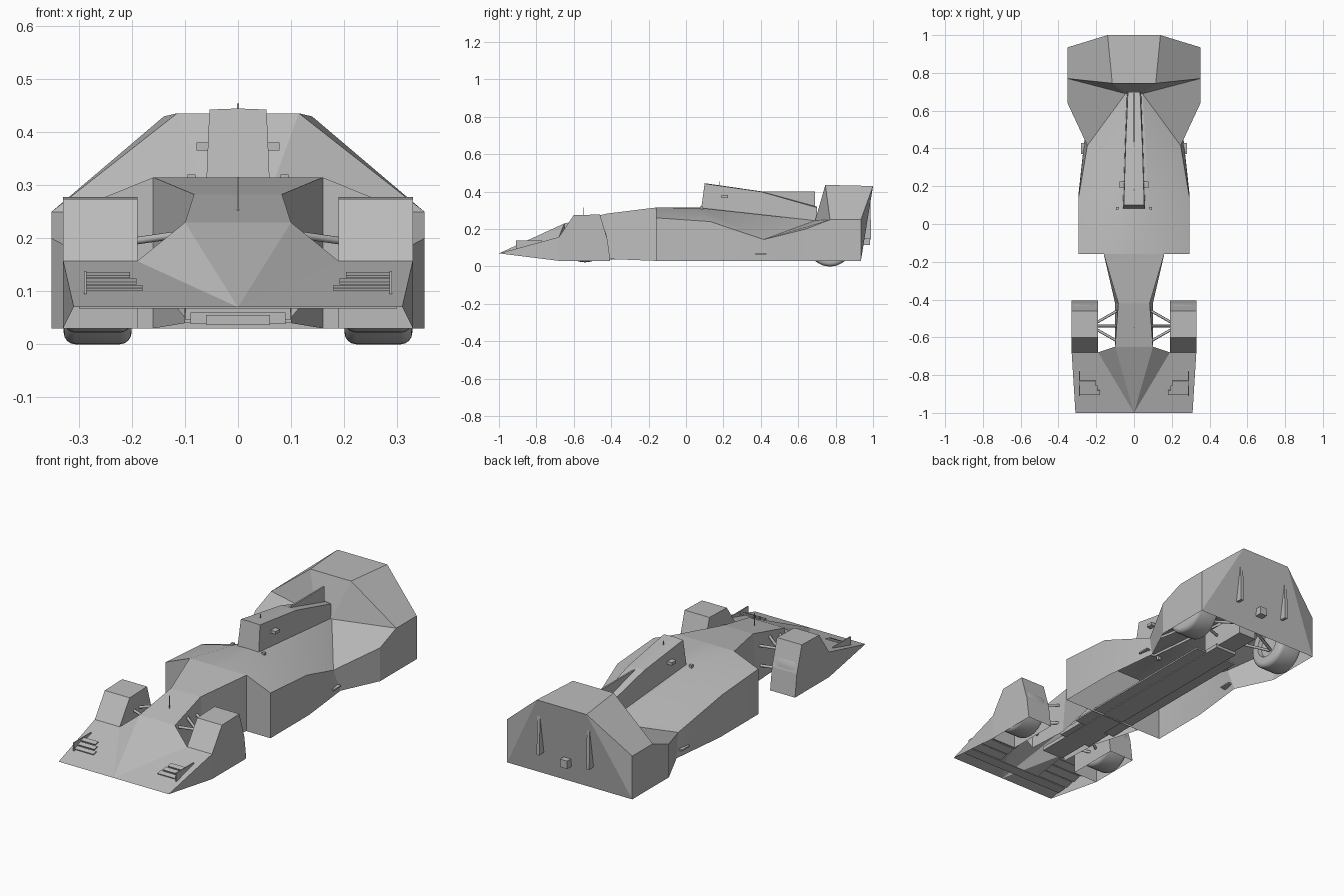
import bpy, bmesh, math
from mathutils import Vector, Matrix

if bpy.data.objects.get("Cube"):
    bpy.data.objects.remove(bpy.data.objects["Cube"])

grey = bpy.data.materials.new("plain grey")
grey.use_nodes = True
grey.diffuse_color = (0.5, 0.5, 0.5, 1)
grey.node_tree.nodes["Principled BSDF"].inputs["Base Color"].default_value = grey.diffuse_color


def finish(name, bm, mirror=True, smooth=None):
    """Turn a bmesh into an object, mirrored across the centre line."""
    mesh = bpy.data.meshes.new(name)
    bm.to_mesh(mesh)
    bm.free()
    mesh.materials.append(grey)
    obj = bpy.data.objects.new(name, mesh)
    bpy.context.collection.objects.link(obj)
    if mirror:
        obj.modifiers.new("mirror", "MIRROR").use_clip = True
    if smooth:
        bpy.ops.object.select_all(action="DESELECT")
        bpy.context.view_layer.objects.active = obj
        obj.select_set(True)
        bpy.ops.object.shade_smooth_by_angle(angle=math.radians(smooth))


def shell(name, points, faces, inside, smooth=None):
    """Open panel shell from named corner points, facing away from an inside point."""
    bm = bmesh.new()
    verts = {key: bm.verts.new(co) for key, co in points.items()}
    for text in faces:
        face = bm.faces.new([verts[key] for key in text.split()])
        face.normal_update()
        if face.normal.dot(face.calc_center_median() - Vector(inside)) < 0:
            face.normal_flip()
    finish(name, bm, True, smooth)


def box(name, low, high, mirror=True, pitch=0):
    low, high = Vector(low), Vector(high)
    bm = bmesh.new()
    bmesh.ops.create_cube(bm, size=1)
    bm.transform(Matrix.Translation((low + high) / 2) @ Matrix.Rotation(pitch, 4, "X")
                 @ Matrix.Diagonal((*(high - low), 1)))
    finish(name, bm, mirror)


def plate(outline, x_low, x_high):
    """Side profile (y, z) extruded across x."""
    bm = bmesh.new()
    face = bm.faces.new([bm.verts.new((x_low, y, z)) for y, z in outline])
    new = bmesh.ops.extrude_face_region(bm, geom=[face])["geom"]
    bmesh.ops.translate(bm, vec=(x_high - x_low, 0, 0),
                        verts=[v for v in new if isinstance(v, bmesh.types.BMVert)])
    bmesh.ops.recalc_face_normals(bm, faces=bm.faces)
    return bm


def rod(name, start, end, radius, mirror=True):
    start, end = Vector(start), Vector(end)
    axis = end - start
    bm = bmesh.new()
    bmesh.ops.create_cone(bm, cap_ends=True, segments=8, radius1=radius,
                          radius2=radius, depth=axis.length)
    bm.transform(Matrix.Translation((start + end) / 2)
                 @ axis.to_track_quat("Z", "Y").to_matrix().to_4x4())
    finish(name, bm, mirror, 50)


# Wedge nose with the flat wing deck
shell("nose_wedge", dict(
    tip=(0, -1, .07), corner=(.31, -1, .07), outer=(.33, -.68, .157),
    low=(.33, -.68, .03), inner=(.19, -.68, .157), crest=(.1, -.65, .23),
    mid=(0, -.65, .23), neck=(.083, -.42, .283), neck_mid=(0, -.42, .283),
    neck_low=(.1, -.42, .04), crest_low=(.1, -.65, .05), root=(.16, -.16, .315),
    root_mid=(0, -.16, .315), root_low=(.16, -.16, .03)),
    ["tip corner outer inner", "corner low outer", "tip inner crest", "tip crest mid",
     "mid crest neck neck_mid", "neck_mid neck root root_mid",
     "crest crest_low neck_low neck", "neck neck_low root_low root",
     "inner crest crest_low"], (0, -.6, .05))

# Front wheel arches, open underneath
bm = plate([(-.68, .157), (-.6, .274), (-.46, .278), (-.42, .144),
            (-.405, .03), (-.68, .03)], .19, .33)
bmesh.ops.delete(bm, context="FACES_ONLY",
                 geom=[f for f in bm.faces if f.normal.z < -.9])
finish("front_arch", bm)

# Main body with side pods, deck and rear flank
shell("side_pod_body", dict(
    top_mid=(0, -.16, .315), top=(.16, -.16, .315), pod=(.295, -.16, .26),
    pod_low=(.295, -.16, .03), in_low=(.0, -.16, .03), hip=(.295, .13, .24),
    hip_low=(.295, .15, .03), spine=(.08, .08, .312), spine_mid=(0, .08, .315),
    waist=(.247, .415, .144), waist_low=(.262, .45, .03), tail=(.045, .69, .245),
    tail_mid=(0, .69, .245), hood=(.352, .77, .25), arch=(.352, .64, .2),
    arch_low=(.352, .64, .03)),
    ["in_low pod_low pod top top_mid", "top_mid top spine spine_mid",
     "top pod hip spine", "pod pod_low hip_low hip", "spine hip waist tail",
     "spine_mid spine tail tail_mid", "hip hip_low waist_low waist",
     "waist waist_low arch_low arch", "waist arch hood tail"], (0, .2, 0), 22)

# Rear hood with a sloping tail panel
shell("rear_hood", dict(
    tail_mid=(0, .69, .245), tail=(.045, .69, .245), side=(.352, .77, .25),
    arch=(.352, .64, .2), low=(.352, .64, .03), top=(.115, .745, .436),
    top_mid=(0, .745, .436), back_low=(.352, .935, .03), back_side=(.352, .935, .25),
    back_top=(.14, 1, .43), back_top_mid=(0, 1, .43), back_low_mid=(0, .935, .03)),
    ["tail_mid tail top top_mid", "tail side top", "arch low back_low back_side side",
     "side back_side back_top top", "top back_top back_top_mid top_mid",
     "back_low back_side back_top",
     "back_low back_top back_top_mid back_low_mid"], (0, .87, .2))
finish("rear_strake", plate([(.985, .385), (.99, .145), (.93, .15)], .132, .148))
box("tail_light", (-.02, .93, .115), (.02, .985, .155), False)

# Air intake and engine cover with thin fin
shell("engine_cover", dict(
    base=(.06, .08, .3), base_mid=(0, .08, .3), lip=(.054, .1, .443),
    lip_mid=(0, .1, .445), bend=(.045, .4, .4), bend_mid=(0, .4, .402),
    end=(.032, .7, .315), end_mid=(0, .7, .32), foot=(.038, .7, .23),
    foot_mid=(0, .7, .23)),
    ["base_mid base lip lip_mid", "lip_mid lip bend bend_mid",
     "bend_mid bend end end_mid", "base lip bend end foot", "end end_mid foot_mid foot"],
    (0, .35, .3))
finish("cover_fin", plate([(.4, .4), (.69, .4), (.69, .3)], -.004, .004), False)
box("camera_pod", (.03, .19, .366), (.078, .225, .381))
rod("roof_aerial", (0, .18, .42), (0, .18, .454), .002, False)
rod("nose_aerial", (0, -.55, .24), (0, -.55, .316), .002, False)
box("mirror", (.08, .075, .29), (.095, .09, .32))
box("flank_winglet", (.24, .37, .063), (.28, .43, .07))


# Tyres with recessed rims
def tyre(name, y, z, radius):
    bm = bmesh.new()
    bmesh.ops.create_cone(bm, cap_ends=True, segments=40, radius1=radius,
                          radius2=radius, depth=.128)
    caps = [f for f in bm.faces if len(f.verts) > 4]
    rims = [e for f in caps for e in f.edges]
    bmesh.ops.bevel(bm, geom=rims, offset=.022, segments=4, profile=.5, affect="EDGES")
    caps = [f for f in bm.faces if len(f.verts) > 4]
    bmesh.ops.inset_individual(bm, faces=caps, thickness=radius * .25)
    bmesh.ops.inset_individual(bm, faces=caps, thickness=.005, depth=-.02)
    bm.transform(Matrix.Translation((.265, y, z)) @ Matrix.Rotation(math.pi / 2, 4, "Y"))
    finish(name, bm, True, 40)


tyre("front_tyre", -.54, .14, .118)
tyre("rear_tyre", .77, .122, .122)

# Suspension arms
for label, y, inner in (("front", -.54, .09), ("rear", .77, .05)):
    for dy in (-.08, .08):
        for z in (.09, .19):
            rod(label + "_wishbone", (inner, y + dy, z + .02), (.23, y, z), .007)
    rod(label + "_pushrod", (inner, y, .23), (.23, y, .09), .007)

# Underfloor and splitter plank
box("floor", (-.12, -.3, .04), (.12, .62, .048), False)
box("plank", (-.06, -.62, .036), (.06, .7, .055), False)
box("gearbox", (-.05, .6, .05), (.05, .86, .16), False)
box("splitter", (-.09, -.45, .038), (.09, -.3, .06), False)

# Front wing under the deck and cascades poking above it
box("front_wing_plane", (-.3, -.93, .07), (.3, -.88, .075), False, .1)
for i in range(3):
    y = -.87 + i * .055
    box("front_wing_slat", (.12, y, .075 + i * .008), (.3, y + .045, .08 + i * .008), True, .3)
for i in range(3):
    y = -.905 + i * .025
    box("cascade_slat", (.18 + i * .012, y, .104 + i * .012),
        (.29, y + .025, .109 + i * .012), True, .25)
finish("cascade_endplate", plate([
    (-.91, .09), (-.91, .138), (-.77, .138), (-.77, .1)], .286, .291))
